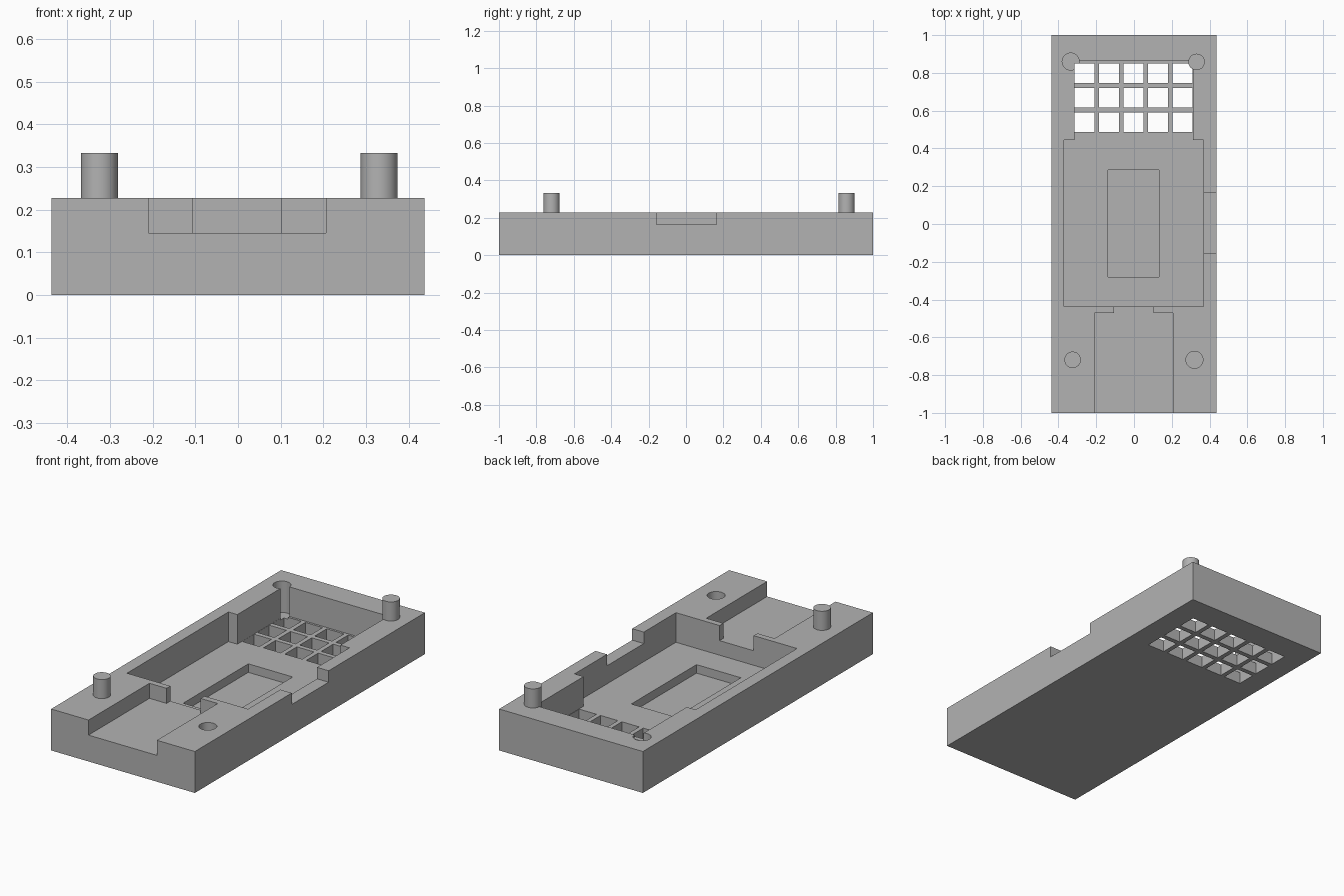
import bpy

if "Cube" in bpy.data.objects:
    bpy.data.objects.remove(bpy.data.objects["Cube"], do_unlink=True)

HALF_W, HALF_L, HEIGHT = 0.4375, 1.0, 0.228
FLOOR = 0.065
ABOVE = HEIGHT + 0.1

grey = bpy.data.materials.new("plain grey")
grey.use_nodes = True
grey.diffuse_color = (0.45, 0.45, 0.45, 1)
grey.node_tree.nodes["Principled BSDF"].inputs["Base Color"].default_value = grey.diffuse_color


def box(name, x0, x1, y0, y1, z0, z1):
    bpy.ops.mesh.primitive_cube_add(size=1, location=((x0 + x1) / 2, (y0 + y1) / 2, (z0 + z1) / 2))
    ob = bpy.context.object
    ob.name = name
    ob.scale = (x1 - x0, y1 - y0, z1 - z0)
    bpy.ops.object.transform_apply(location=False, rotation=False, scale=True)
    ob.data.materials.append(grey)
    return ob


def cylinder(name, x, y, radius, z0, z1):
    bpy.ops.mesh.primitive_cylinder_add(vertices=48, radius=radius, depth=z1 - z0,
                                        location=(x, y, (z0 + z1) / 2))
    ob = bpy.context.object
    ob.name = name
    ob.data.materials.append(grey)
    return ob


def cut(target, cutter):
    cutter.hide_render = True
    mod = target.modifiers.new("cut", 'BOOLEAN')
    mod.operation = 'DIFFERENCE'
    mod.solver = 'EXACT'
    mod.object = cutter
    bpy.context.view_layer.objects.active = target
    bpy.ops.object.modifier_apply(modifier=mod.name)
    bpy.data.objects.remove(cutter, do_unlink=True)


# Case half: solid block
case = box("case_half", -HALF_W, HALF_W, -HALF_L, HALF_L, 0, HEIGHT)

# Main cavity, narrower grille bay and shallow floor pocket
cut(case, box("main_cavity", -0.37, 0.367, -0.437, 0.445, FLOOR, ABOVE))
cut(case, box("grille_bay", -0.316, 0.312, 0.4, 0.862, FLOOR, ABOVE))
cut(case, box("floor_pocket", -0.138, 0.132, -0.28, 0.287, 0.018, 0.1))

# Front channel with a narrow neck into the cavity
cut(case, box("front_channel", -0.21, 0.206, -1.1, -0.47, 0.145, ABOVE))
cut(case, box("channel_neck", -0.106, 0.102, -0.5, -0.4, 0.145, ABOVE))

# Notch through the left wall
cut(case, box("side_notch", 0.33, 0.5, -0.157, 0.163, 0.165, ABOVE))

# Grille openings
for row in range(3):
    for col in range(5):
        x, y = -0.315 + 0.13 * col, 0.486 + 0.13 * row
        cut(case, box("grille_opening", x, x + 0.105, y, y + 0.104, -0.1, 0.15))

# Sockets in two opposite corners
for x, y in ((0.32, -0.719), (-0.335, 0.86)):
    cut(case, cylinder("socket", x, y, 0.045, 0.055, ABOVE))

# Pegs in the other two corners
for name, x, y in (("front_peg", -0.325, -0.719), ("back_peg", 0.331, 0.858)):
    cylinder(name, x, y, 0.0435, 0.06, 0.333)

# Smooth round walls, keep edges crisp
for ob in list(bpy.context.scene.objects):
    if ob.name in ("case_half", "front_peg", "back_peg"):
        bpy.ops.object.select_all(action='DESELECT')
        ob.select_set(True)
        bpy.context.view_layer.objects.active = ob
        bpy.ops.object.shade_smooth_by_angle(angle=0.52)
